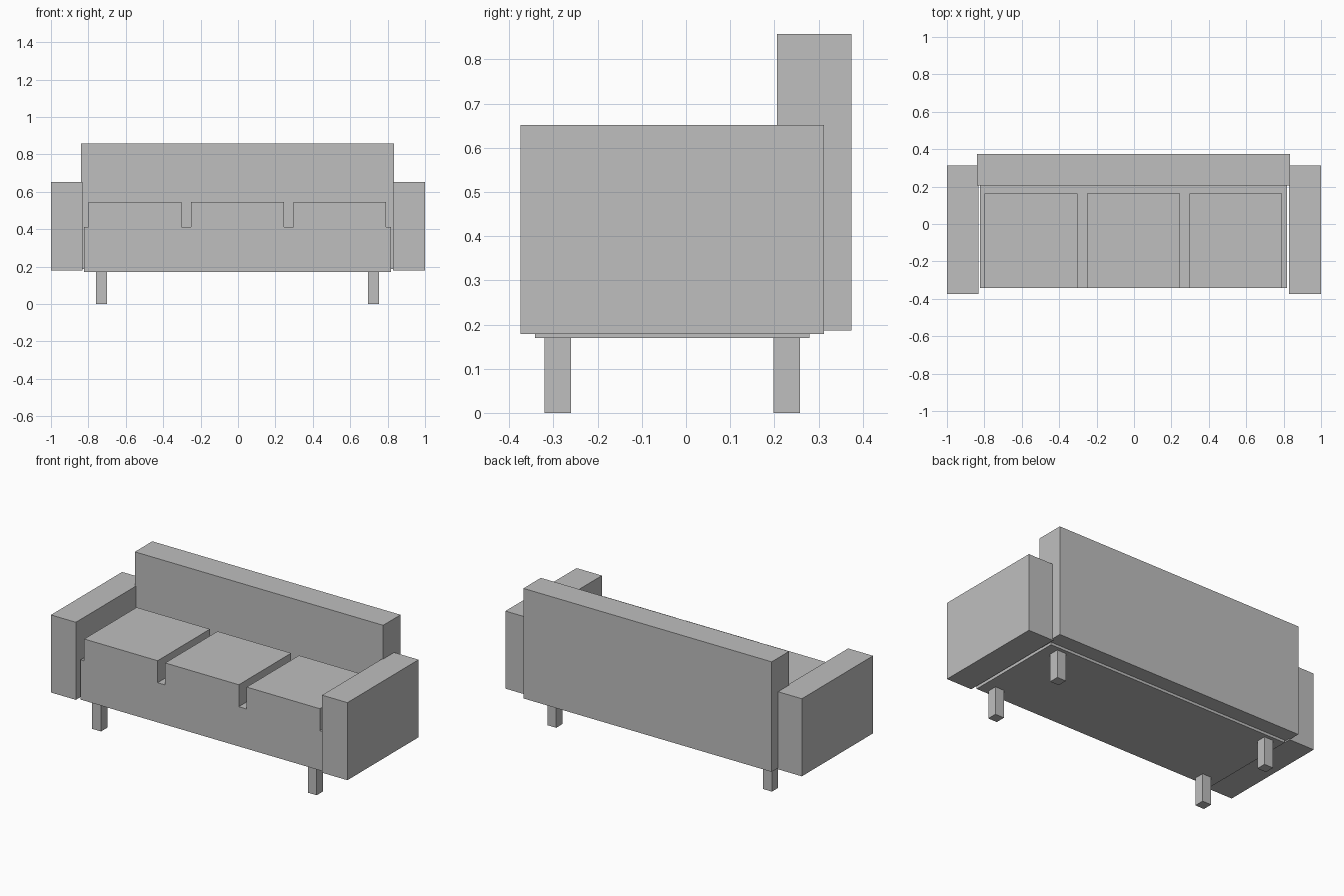
import bpy
import bmesh
from mathutils import Vector

cube = bpy.data.objects.get("Cube")
if cube:
    bpy.data.objects.remove(cube, do_unlink=True)

GREY = (0.52, 0.52, 0.52, 1.0)
fabric = bpy.data.materials.new("light grey")
fabric.use_nodes = True
fabric.diffuse_color = GREY
for node in fabric.node_tree.nodes:
    if node.type == "BSDF_PRINCIPLED":
        node.inputs["Base Color"].default_value = GREY


def box(name, low, high):
    """Flat-faced box between two opposite corners."""
    low, high = Vector(low), Vector(high)
    bm = bmesh.new()
    bmesh.ops.create_cube(bm, size=1)
    bmesh.ops.scale(bm, vec=high - low, verts=bm.verts)
    mesh = bpy.data.meshes.new(name)
    bm.to_mesh(mesh)
    bm.free()
    mesh.materials.append(fabric)
    obj = bpy.data.objects.new(name, mesh)
    obj.location = (low + high) / 2
    bpy.context.collection.objects.link(obj)
    return obj


# Seat base and backrest
box("seat_base", (-0.823, -0.342, 0.17), (0.818, 0.28, 0.412))
box("backrest", (-0.84, 0.206, 0.186), (0.835, 0.374, 0.857))

# Seat cushions, flush with the front of the base
for name, left, right in (("right", -0.798, -0.303),
                          ("middle", -0.252, 0.245),
                          ("left", 0.298, 0.792)):
    box(name + "_cushion", (left, -0.342, 0.412), (right, 0.163, 0.546))

# Armrests
for name, inner, outer in (("right", -1.0, -0.832), ("left", 0.829, 1.0)):
    box(name + "_armrest", (inner, -0.374, 0.178), (outer, 0.312, 0.651))

# Legs
for side, x in (("right", -0.73), ("left", 0.725)):
    for end, y in (("front", -0.29), ("back", 0.228)):
        box(end + "_" + side + "_leg",
            (x - 0.03, y - 0.03, 0), (x + 0.03, y + 0.03, 0.17))
